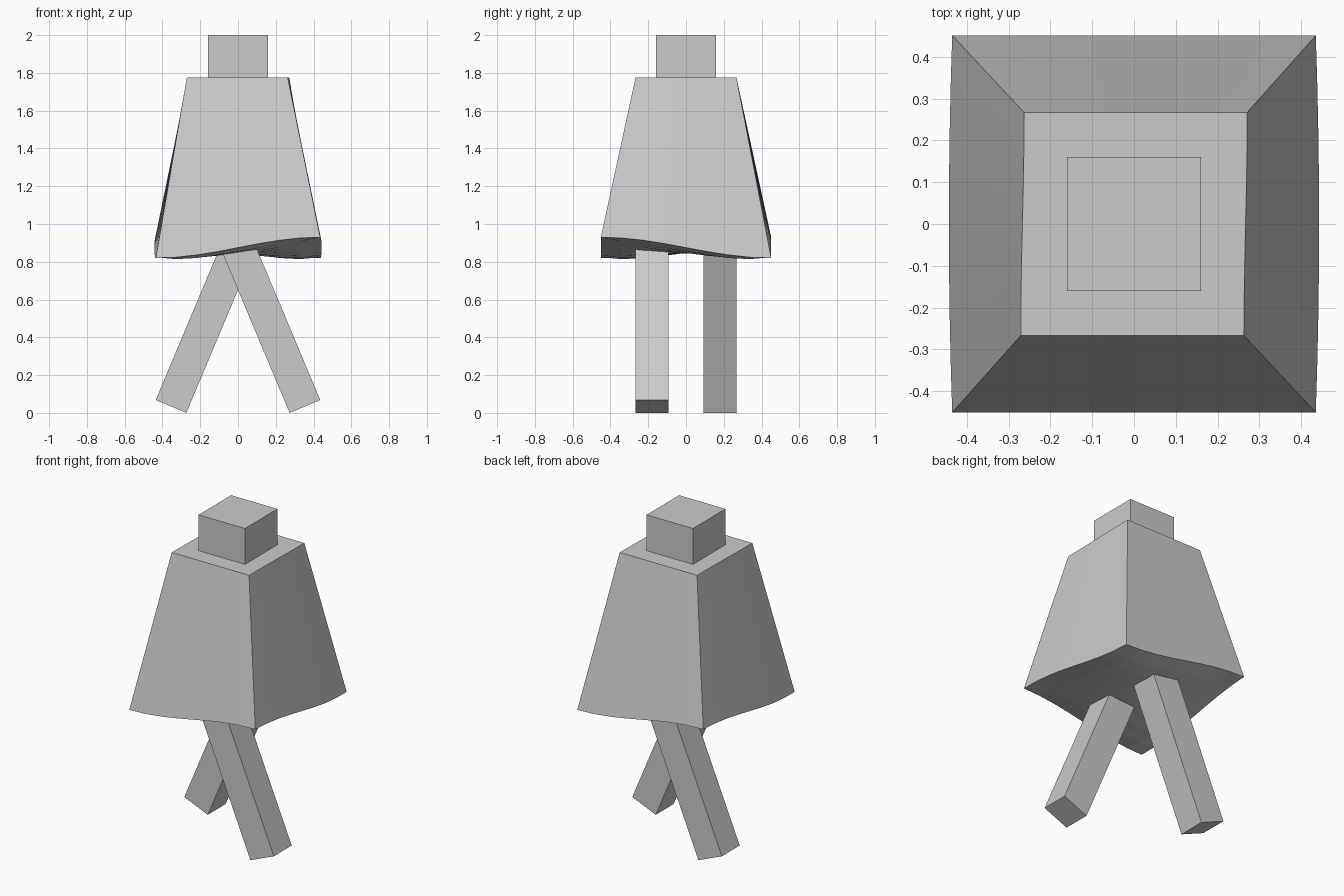
import bpy, bmesh
from math import sin, cos, pi, radians

if "Cube" in bpy.data.objects:
    bpy.data.objects.remove(bpy.data.objects["Cube"])


def finish(bm, name):
    bmesh.ops.recalc_face_normals(bm, faces=bm.faces)
    mesh = bpy.data.meshes.new(name)
    bm.to_mesh(mesh)
    bm.free()
    obj = bpy.data.objects.new(name, mesh)
    bpy.context.collection.objects.link(obj)
    return obj


def box(name, size, location, tilt=0.0):
    bm = bmesh.new()
    bmesh.ops.create_cube(bm, size=1)
    bmesh.ops.scale(bm, vec=size, verts=bm.verts)
    obj = finish(bm, name)
    obj.location = location
    obj.rotation_euler.y = tilt
    return obj


# Head
box("head", (0.32, 0.32, 0.24), (0, 0, 1.88))

# Robe: tapered block, strips around the sides, with a wavy saddle-shaped hem
bm = bmesh.new()
bmesh.ops.create_cube(bm, size=2)
level = [e for e in bm.edges if abs(e.verts[0].co.z - e.verts[1].co.z) < 0.01]
bmesh.ops.subdivide_edges(bm, edges=level, cuts=7, use_grid_fill=True)
for v in bm.verts:
    u, w, h = v.co
    su, sw = sin(u * pi / 2), sin(w * pi / 2)
    if h > 0:
        v.co = (0.267 * u + 0.004 * sw, 0.267 * w, 1.776)
    else:
        sag = 0.03 * (1 - u**4) * (1 - w**4)
        v.co = (u * (0.435 + 0.008 * (1 - w * w)), 0.451 * w,
                0.875 - 0.055 * su * sw - sag)
finish(bm, "robe")

# Legs: striding in opposite directions from a shared hip line
length, width, angle = 0.915, 0.176, radians(22.8)
hip_z = length * cos(angle) + width / 2 * sin(angle)
for side, name in ((1, "front_leg"), (-1, "back_leg")):
    box(name, (width, width, length),
        (side * length / 2 * sin(angle), -side * 0.18,
         hip_z - length / 2 * cos(angle)), -side * angle)
